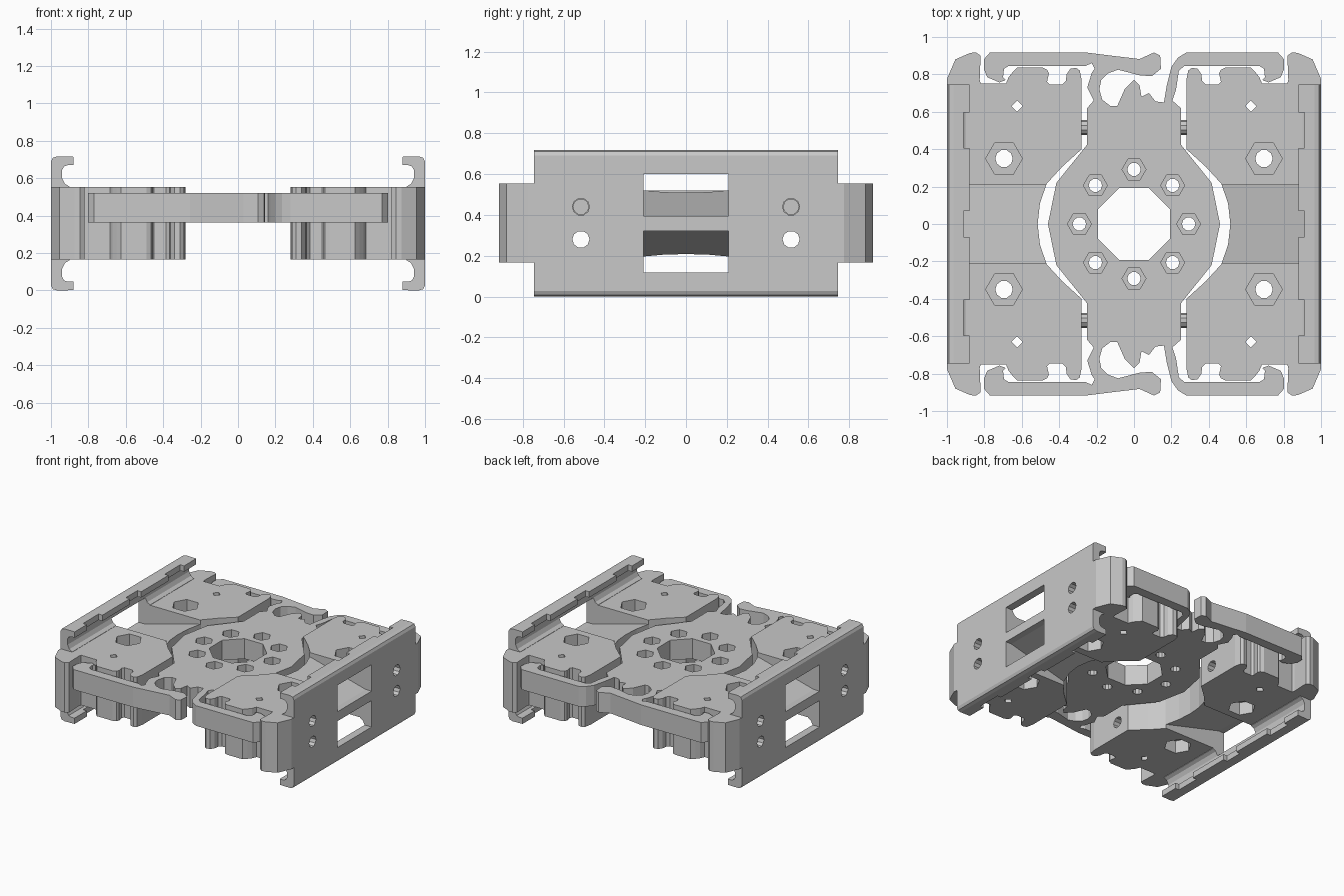
import bpy, bmesh, math

if "Cube" in bpy.data.objects:
    bpy.data.objects.remove(bpy.data.objects["Cube"])

grey = bpy.data.materials.new("plain_grey")
grey.diffuse_color = (0.58, 0.58, 0.58, 1)
grey.use_nodes = True
grey.node_tree.nodes["Principled BSDF"].inputs["Base Color"].default_value = grey.diffuse_color
MID = 0.3585  # mid height: the side parts are the same above and below it


def prism(name, pts, lo, hi, axis="z"):
    """Extrude a 2D outline along one axis."""
    place = {"z": lambda a, b, h: (a, b, h),
             "y": lambda a, b, h: (a, h, b),
             "x": lambda a, b, h: (h, a, b)}[axis]
    bm = bmesh.new()
    bottom = [bm.verts.new(place(a, b, lo)) for a, b in pts]
    top = [bm.verts.new(place(a, b, hi)) for a, b in pts]
    bm.faces.new(bottom)
    bm.faces.new(top)
    n = len(pts)
    for i in range(n):
        j = (i + 1) % n
        bm.faces.new((bottom[i], bottom[j], top[j], top[i]))
    bmesh.ops.recalc_face_normals(bm, faces=bm.faces)
    me = bpy.data.meshes.new(name)
    bm.to_mesh(me)
    bm.free()
    me.materials.append(grey)
    ob = bpy.data.objects.new(name, me)
    bpy.context.collection.objects.link(ob)
    return ob


def ring(x, y, r, n, turn=0.0):
    return [(x + r * math.cos(turn + math.tau * i / n),
             y + r * math.sin(turn + math.tau * i / n)) for i in range(n)]


def rect(a0, b0, a1, b1):
    return [(a0, b0), (a1, b0), (a1, b1), (a0, b1)]


def cutter(pts, lo, hi, axis="z"):
    ob = prism("cutter", pts, lo, hi, axis)
    ob.hide_render = True
    return ob


def finish(ob, cutters, mirror=False):
    """Cut the part, mirror it in x if asked, and bake the result."""
    for c in cutters:
        m = ob.modifiers.new("cut", "BOOLEAN")
        m.operation, m.solver, m.object = "DIFFERENCE", "EXACT", c
    if mirror:
        m = ob.modifiers.new("mirror", "MIRROR")
        m.use_mirror_merge = False
    dg = bpy.context.evaluated_depsgraph_get()
    me = bpy.data.meshes.new_from_object(ob.evaluated_get(dg))
    ob.modifiers.clear()
    ob.data = me


def flip_y(half):
    """Close a half outline that starts and ends on y = 0."""
    return half + [(x, -y) for x, y in half[-2:0:-1]]


def flip_z(pts):
    return [(a, 2 * MID - b) for a, b in pts]


# cutters shared by the side blocks and the side rails: windows with
# sloping floors, and cross holes
slope = [(.3, .523), (.46, .523), (.95, .395), (1.1, .395), (1.1, .6), (.3, .6)]
shared = [cutter(p, -.208, .208, "y") for p in (slope, flip_z(slope))]
for y in (-.515, .515):
    for z in (.28, .44):
        shared.append(cutter(ring(y, z, .042, 10), .2, 1.1, "x"))

# side blocks with end posts
block_half = [
    (.515, 0), (.503, .11), (.467, .215), (.385, .305), (.28, .4), (.28, .77),
    (.29, .82), (.31, .835), (.34, .83), (.36, .8), (.365, .765), (.385, .745),
    (.45, .745), (.465, .76), (.455, .805), (.465, .825), (.49, .837),
    (.625, .837), (.65, .81), (.67, .785), (.685, .75), (.82, .75), (.825, .77),
    (.82, .9), (.845, .917), (.875, .915), (.955, .88), (1, .775), (1, .745),
    (.97, .745), (.97, 0)]
side_block = prism("side_block", flip_y(block_half), .166, .553)
cuts = list(shared)
for s in (-1, 1):
    x, y = .695, .35 * s
    cuts.append(cutter(ring(x, y, .098, 6), .453, .7))
    cuts.append(cutter(ring(x, y, .098, 6), 0, .264))
    cuts.append(cutter(ring(x, y, .047, 10), 0, .7))
    cuts.append(cutter(ring(.625, .63 * s, .03, 4), 0, .7))
finish(side_block, cuts, True)

# side rails with turned-in, notched lips
rail_top = [(.9, .545), (.9, .555), (.925, .57), (.94, .6), (.94, .645),
            (.93, .663), (.91, .67), (.88, .67), (.88, .715), (.965, .717),
            (.99, .71), (1, .69)]
rail = prism("side_rail", rail_top + flip_z(rail_top)[::-1], -.745, .745, "y")
cuts = list(shared)
for y in (-.5, 0, .5):
    h = .07 if y == 0 else .095
    for z in (-.1, .62):
        cuts.append(cutter(rect(.8, y - h, .912, y + h), z, z + .2))
finish(rail, cuts, True)

# centre plate with four hooked spring arms
hook = [(.67, .845), (.695, .83), (.7, .785), (.685, .77), (.72, .757),
        (.785, .785), (.803, .83), (.803, .88), (.77, .917)]
plate_half = [
    (.46, 0), (.415, .22), (.25, .425), (.25, .62), (.205, .66), (.225, .72),
    (.24, .82), (.27, .845)] + hook + [
    (.28, .917), (.235, .89), (.2, .84), (.175, .74), (.16, .65), (.115, .655),
    (.08, .7), (.04, .68), (.03, .74), (0, .77), (-.05, .72), (-.09, .63),
    (-.125, .63), (-.17, .665), (-.185, .72), (-.175, .77), (-.14, .805),
    (-.085, .825), (.03, .795), (.095, .79), (.144, .83), (.14, .9),
    (.107, .917), (.03, .882), (-.08, .895), (-.257, .917)] + [
    (-x, y) for x, y in hook[::-1]] + [
    (-.26, .845), (-.225, .86), (-.21, .83), (-.225, .81), (-.25, .73),
    (-.215, .66), (-.25, .62), (-.25, .425), (-.415, .22), (-.46, 0)]
plate = prism("centre_plate", flip_y(plate_half), .364, .52)
cuts = [cutter(ring(0, 0, .207, 8, math.pi / 8), .2, .7)]
for x, y in ring(0, 0, .292, 8):
    cuts.append(cutter(ring(x, y, .064, 6), .44, .7))
    cuts.append(cutter(ring(x, y, .036, 10), .2, .7))
finish(plate, cuts)

# short pivot pins bridging the gap between plate and blocks
for s, label in ((-1, "front"), (1, "back")):
    pin = prism(label + "_pivot_pin", ring(.515 * s, .44, .04, 10), .2, .3, "x")
    finish(pin, [], True)

for ob in [o for o in bpy.data.objects if o.name.startswith("cutter")]:
    bpy.data.objects.remove(ob)
